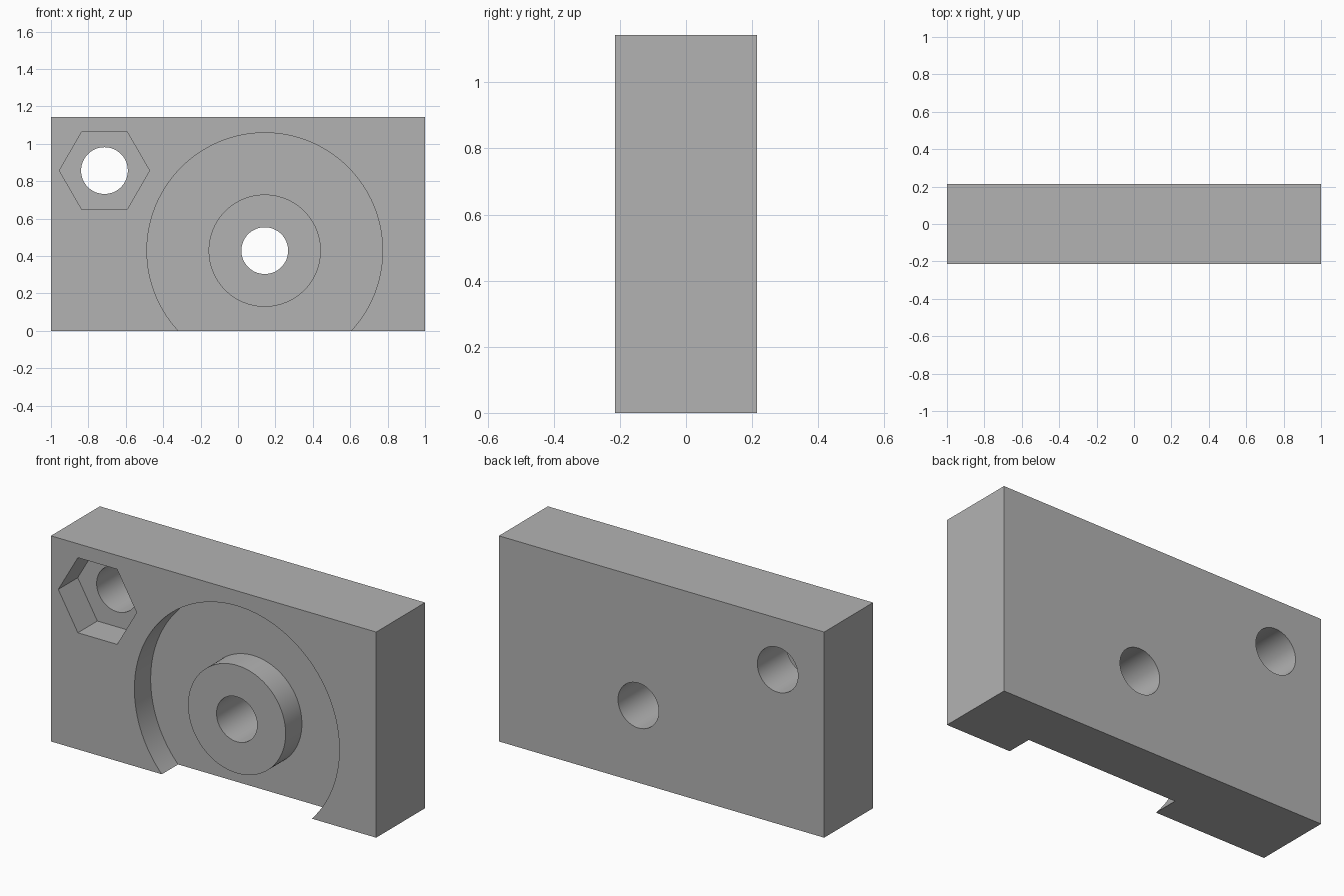
import bpy
import bmesh
import math
from mathutils import Vector

if "Cube" in bpy.data.objects:
    bpy.data.objects.remove(bpy.data.objects["Cube"])

WIDTH, DEPTH, HEIGHT = 2.0, 0.429, 1.143
FRONT, BACK = -DEPTH / 2, DEPTH / 2
GAP = 0.1  # overshoot of the cutters

# One plain grey material
grey = bpy.data.materials.new("plain grey")
grey.use_nodes = True
colour = (0.45, 0.45, 0.45, 1)
grey.diffuse_color = colour
grey.node_tree.nodes["Principled BSDF"].inputs["Base Color"].default_value = colour


def prism(name, outline, y0, y1):
    """Extrude an (x, z) outline from y0 to y1."""
    bm = bmesh.new()
    face = bm.faces.new([bm.verts.new((x, y0, z)) for x, z in outline])
    out = bmesh.ops.extrude_face_region(bm, geom=[face])["geom"]
    bmesh.ops.translate(bm, vec=Vector((0, y1 - y0, 0)),
                        verts=[v for v in out if isinstance(v, bmesh.types.BMVert)])
    bmesh.ops.recalc_face_normals(bm, faces=bm.faces)
    mesh = bpy.data.meshes.new(name)
    bm.to_mesh(mesh)
    bm.free()
    mesh.materials.append(grey)
    obj = bpy.data.objects.new(name, mesh)
    bpy.context.collection.objects.link(obj)
    return obj


def ring(centre, radius, sides):
    step = math.tau / sides
    return [(centre[0] + radius * math.cos(i * step),
             centre[1] + radius * math.sin(i * step)) for i in range(sides)]


def combine(body, tool, operation):
    mod = body.modifiers.new(tool.name, "BOOLEAN")
    mod.operation, mod.solver, mod.object = operation, "EXACT", tool
    bpy.context.view_layer.objects.active = body
    bpy.ops.object.modifier_apply(modifier=mod.name)
    bpy.data.objects.remove(tool)


half = WIDTH / 2
plate = prism("mounting_block",
              [(-half, 0), (half, 0), (half, HEIGHT), (-half, HEIGHT)], FRONT, BACK)

boss_centre = (0.143, 0.429)
nut_centre = (-0.714, 0.857)
recess_floor = FRONT + 0.143

# Round recess, open at the bottom edge, with a flush boss in the middle
combine(plate, prism("recess", ring(boss_centre, 0.63, 128), FRONT - GAP, recess_floor),
        "DIFFERENCE")
combine(plate, prism("boss", ring(boss_centre, 0.3, 96), FRONT, recess_floor + 0.05),
        "UNION")

# Hexagonal nut pocket
combine(plate, prism("nut_pocket", ring(nut_centre, 0.241, 6), FRONT - GAP, FRONT + 0.171),
        "DIFFERENCE")

# Two bolt holes right through
for centre in (boss_centre, nut_centre):
    combine(plate, prism("bolt_hole", ring(centre, 0.125, 64), FRONT - GAP, BACK + GAP),
            "DIFFERENCE")

# Smooth the round walls, keep the edges crisp
bpy.ops.object.select_all(action="DESELECT")
plate.select_set(True)
bpy.context.view_layer.objects.active = plate
bpy.ops.object.shade_smooth_by_angle(angle=math.radians(30))
